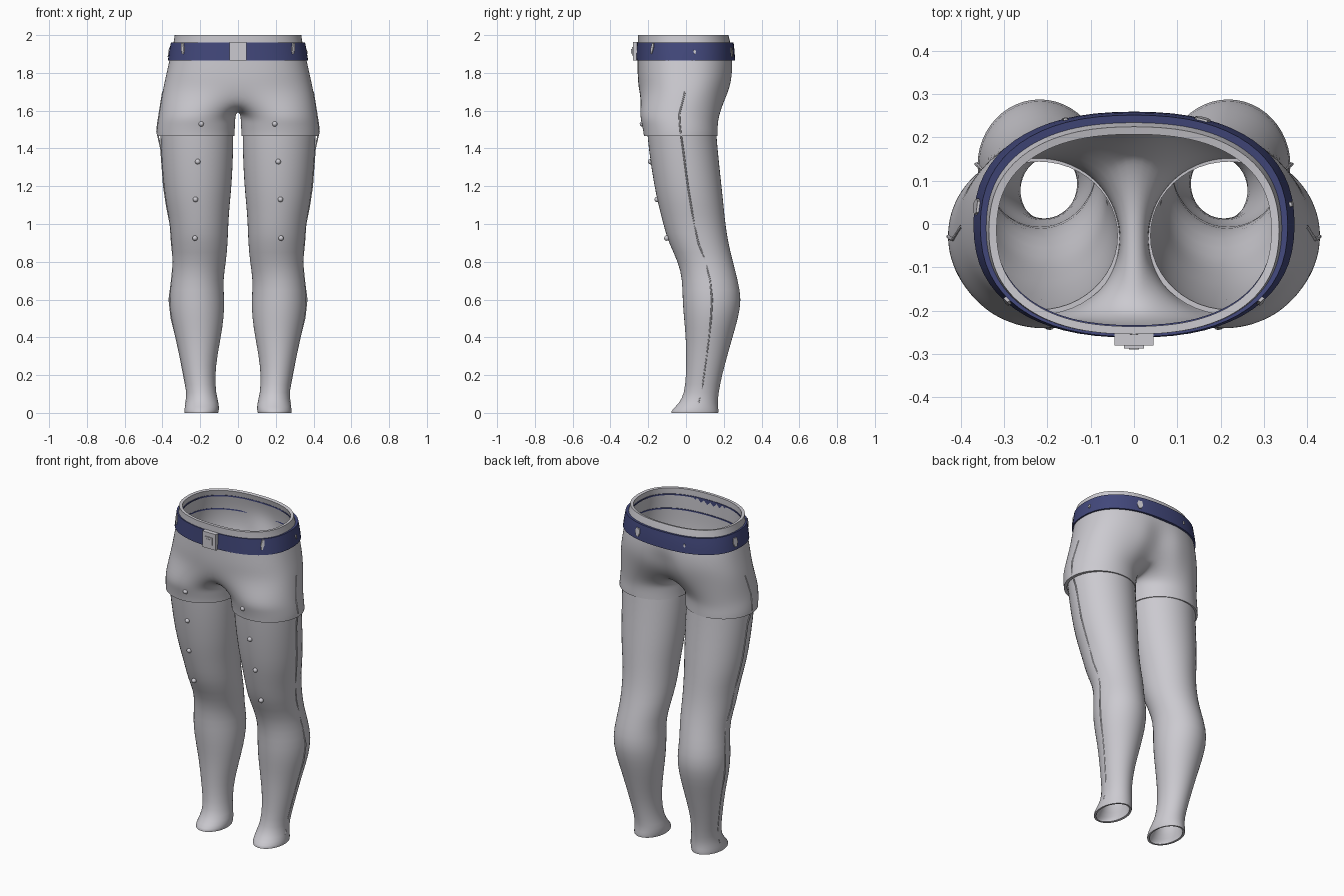
import bpy, bmesh, math
from mathutils import Vector

if "Cube" in bpy.data.objects:
    bpy.data.objects.remove(bpy.data.objects["Cube"])


def material(name, rgb):
    m = bpy.data.materials.new(name)
    m.diffuse_color = (*rgb, 1)
    m.use_nodes = True
    m.node_tree.nodes["Principled BSDF"].inputs["Base Color"].default_value = m.diffuse_color
    return m


GREY = material("light grey cloth", (0.6, 0.59, 0.63))
NAVY = material("navy belt", (0.055, 0.065, 0.2))

# waist rows: z, half width, front y, back y
WAIST = [(2.0, .337, -.256, .226), (1.96, .342, -.256, .236), (1.87, .364, -.257, .253),
         (1.78, .384, -.258, .254), (1.70, .402, -.25, .236)]
# belt rows in the same layout
BELT = [(1.962, .357, -.262, .253), (1.915, .366, -.263, .259), (1.866, .373, -.264, .261)]
# thigh rows of the shorts: z, inner x, outer x, front y, back y
THIGH = [(1.58, .012, .42, -.248, .178), (1.53, .014, .428, -.236, .17),
         (1.49, .016, .432, -.228, .17), (1.466, .016, .432, -.225, .17)]
# crotch seam from front to back: y, z
CROTCH = [(-.238, 1.652), (-.205, 1.613), (-.13, 1.597), (-.04, 1.593), (.05, 1.597),
          (.13, 1.62), (.195, 1.658)]
# leg rows: z, inner x, outer x, front y, back y
LEG = [(1.54, .024, .415, -.212, .158), (1.4, .022, .411, -.2, .168), (1.2, .032, .396, -.17, .19),
       (1.1, .043, .381, -.147, .2), (1.0, .05, .361, -.122, .21), (.9, .053, .354, -.094, .225),
       (.8, .062, .344, -.042, .25), (.7, .079, .354, -.02, .276), (.6, .07, .367, -.02, .296),
       (.5, .074, .356, -.012, .277), (.4, .09, .331, -.002, .247), (.3, .109, .309, 0, .219),
       (.2, .121, .29, 0, .191), (.1, .116, .271, -.01, .172), (.05, .1, .279, -.038, .168),
       (.012, .1, .286, -.08, .174), (0, .104, .284, -.078, .172)]


def power(v, p):
    return math.copysign(abs(v) ** p, v)


def waist_point(row, th, grow=0.0):
    z, a, f, b = row
    x = (a + grow) * power(math.cos(th), .85)
    y = (f + b) / 2 + ((b - f) / 2 + grow) * power(math.sin(th), .85)
    if y > 0 and z < 1.85:  # shallow cleft at the back
        y -= .035 * math.exp(-(x / .05) ** 2)
    return Vector((x, y, z))


def leg_point(row, th, grow=0.0):
    z, i, o, f, b = row
    return Vector(((i + o) / 2 + ((o - i) / 2 + grow) * math.cos(th),
                   (f + b) / 2 + ((b - f) / 2 + grow) * math.sin(th), z))


def bridge(bm, r1, r2, closed):
    n = len(r1)
    for k in range(n if closed else n - 1):
        j = (k + 1) % n
        bm.faces.new((r1[k], r1[j], r2[j], r2[k]))


def finish(bm, name, mat, subdiv=1, thick=0.0):
    """Weld, point normals outward, apply modifiers and shade."""
    bmesh.ops.remove_doubles(bm, verts=bm.verts, dist=.0005)
    bmesh.ops.recalc_face_normals(bm, faces=bm.faces)
    far = max(bm.faces, key=lambda f: f.calc_center_median().x)
    if far.normal.x < 0:
        bmesh.ops.reverse_faces(bm, faces=bm.faces)
    me = bpy.data.meshes.new(name)
    bm.to_mesh(me)
    bm.free()
    me.materials.append(mat)
    ob = bpy.data.objects.new(name, me)
    bpy.context.collection.objects.link(ob)
    if subdiv:
        s = ob.modifiers.new("smooth", 'SUBSURF')
        s.levels = s.render_levels = subdiv
    if thick:
        s = ob.modifiers.new("cloth", 'SOLIDIFY')
        s.thickness, s.offset = thick, -1
    bpy.ops.object.select_all(action='DESELECT')
    ob.select_set(True)
    bpy.context.view_layer.objects.active = ob
    if subdiv or thick:
        bpy.ops.object.convert(target='MESH')
    bpy.ops.object.shade_smooth_by_angle(angle=math.radians(40))


def tube(rows, name, mat, side, grow=0.0, subdiv=1, thick=0.0, point=leg_point, n=24):
    """Open loft through oval rows."""
    bm = bmesh.new()
    rings = []
    for row in rows:
        pts = [point(row, 2 * math.pi * k / n, grow) for k in range(n)]
        rings.append([bm.verts.new((p.x * side, p.y, p.z)) for p in pts])
    for r1, r2 in zip(rings, rings[1:]):
        bridge(bm, r1, r2, True)
    finish(bm, name, mat, subdiv, thick)


def box(name, mat, centre, size):
    bm = bmesh.new()
    bmesh.ops.create_cube(bm, size=1)
    for v in bm.verts:
        v.co = Vector(c + s * k for c, s, k in zip(centre, size, v.co))
    finish(bm, name, mat, 0)


# shorts: two mirrored halves meeting along the centre and the crotch seam
K, M = 17, len(CROTCH)
LIM = math.radians(125)
bm = bmesh.new()
for side in (1, -1):
    def add(pts):
        return [bm.verts.new((p.x * side, p.y, p.z)) for p in pts]
    half = [add([waist_point(r, -math.pi / 2 + math.pi * k / (K - 1)) for k in range(K)]) for r in WAIST]
    for r1, r2 in zip(half, half[1:]):
        bridge(bm, r1, r2, False)
    ring = half[-1] + add([Vector((0, y, z)) for y, z in reversed(CROTCH)])
    angles = [-LIM + 2 * LIM * k / (K - 1) for k in range(K)]
    angles += [LIM + (2 * math.pi - 2 * LIM) * k / (M + 1) for k in range(1, M + 1)]
    for row in THIGH:
        nxt = add([leg_point(row, t) for t in angles])
        bridge(bm, ring, nxt, True)
        ring = nxt
finish(bm, "shorts", GREY, 2, .018)

# belt, with its two edges showing as thin lines inside the waist
tube(BELT, "belt", NAVY, 1, 0, 1, .024, waist_point, 32)
for n, row in enumerate(WAIST[1:3]):
    z, rest = row[0], row[1:]
    tube([(z + .004,) + rest, (z - .004,) + rest], f"belt_inner_edge_{n + 1}", NAVY, 1,
         -.016, 1, .005, waist_point, 32)

# worn patches of cloth showing through the belt: angle, half angle, low z, high z, lean
for n, (deg, w, lo, hi, lean) in enumerate([
        (-39, 2, 1.90, 1.957, 3), (-141, 2, 1.90, 1.957, -3), (68, 3, 1.885, 1.935, 0),
        (173, 3.5, 1.885, 1.935, 0), (8, 1.2, 1.9, 1.922, 0), (112, 1, 1.902, 1.92, 0)]):
    bm = bmesh.new()
    loop = []
    for dz, da in ((0, -.4), (0, .4), (.5, 1), (1, .7), (1, -.7), (.5, -1)):
        z = lo + (hi - lo) * dz
        f = (z - BELT[2][0]) / (BELT[0][0] - BELT[2][0])
        row = tuple(p + (q - p) * f for p, q in zip(BELT[2], BELT[0]))
        loop.append(bm.verts.new(waist_point(row, math.radians(deg + da * w + lean * (dz - .5)), .004)))
    centre = sum((v.co for v in loop), Vector()) / len(loop)
    face = bm.faces.new(loop)
    base = bmesh.ops.extrude_face_region(bm, geom=[face])["geom"]
    inward = Vector((-centre.x, -centre.y, 0)).normalized() * .008
    bmesh.ops.translate(bm, vec=inward, verts=[v for v in base if isinstance(v, bmesh.types.BMVert)])
    finish(bm, f"belt_patch_{n + 1}", GREY, 0)

# stepped square buckle
box("buckle_plate", GREY, (0, -.267, 1.914), (.09, .028, .098))
box("buckle_step", GREY, (0, -.2835, 1.914), (.046, .007, .046))
box("buckle_centre", GREY, (0, -.284, 1.914), (.024, .012, .024))

# legs and their trims
for side, tag in ((1, "left"), (-1, "right")):
    tube(LEG, tag + "_leg", GREY, side, 0, 1, .012)

    # outer side seam, sunk into the leg surface
    path = [Vector((.401, -.005, 1.70))] + [leg_point(r, 0) for r in THIGH[:-1]]
    path += [leg_point(r, 0) for r in LEG[1:-3]] + [leg_point(LEG[-3], 0)]
    cu = bpy.data.curves.new(tag + "_side_seam", 'CURVE')
    cu.dimensions, cu.bevel_depth, cu.bevel_resolution = '3D', .0045, 1
    sp = cu.splines.new('POLY')
    sp.points.add(len(path) - 1)
    for p, co in zip(sp.points, path):
        p.co = ((co.x - .003) * side, co.y, co.z, 1)
    cu.materials.append(GREY)
    bpy.context.collection.objects.link(bpy.data.objects.new(tag + "_side_seam", cu))

    # row of round studs down the front
    for n, (x, y, z) in enumerate([(.195, -.231, 1.53), (.213, -.188, 1.33),
                                   (.225, -.153, 1.13), (.228, -.102, .925)]):
        bm = bmesh.new()
        bmesh.ops.create_uvsphere(bm, u_segments=12, v_segments=8, radius=.014)
        bmesh.ops.translate(bm, verts=bm.verts, vec=(x * side, y, z))
        finish(bm, f"{tag}_stud_{n + 1}", GREY, 0)
